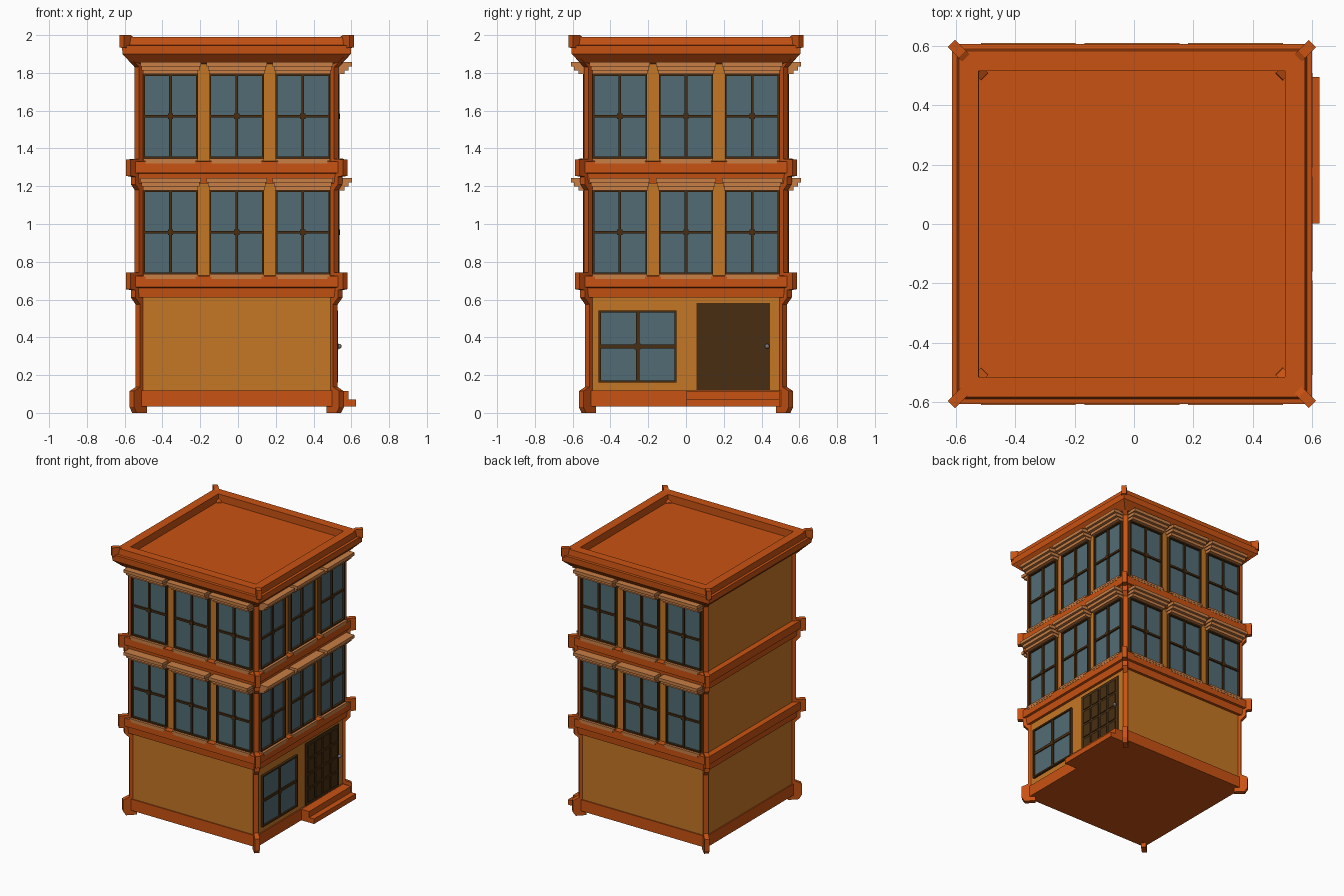
import bpy, bmesh, math
from mathutils import Matrix

if "Cube" in bpy.data.objects:
    bpy.data.objects.remove(bpy.data.objects["Cube"])

CX = -0.007                                    # building axis (steps stick out on +x)
R2 = math.sqrt(2)


def mat(name, rgb):
    m = bpy.data.materials.new(name)
    m.diffuse_color = (*rgb, 1)
    m.use_nodes = True
    m.node_tree.nodes["Principled BSDF"].inputs["Base Color"].default_value = m.diffuse_color
    return m


ORANGE = mat("orange trim", (0.58, 0.085, 0.006))
WALL = mat("ochre wall", (0.56, 0.18, 0.018))
TAN = mat("tan stone", (0.58, 0.21, 0.06))
BROWN = mat("dark brown wood", (0.065, 0.027, 0.006))
GLASS = mat("blue grey glass", (0.085, 0.15, 0.175))
METAL = mat("grey metal", (0.2, 0.2, 0.22))


def finish(bm, name, material, rot=0.0):
    bmesh.ops.recalc_face_normals(bm, faces=bm.faces)
    bm.transform(Matrix.Translation((CX, 0, 0)) @ Matrix.Rotation(rot, 4, 'Z'))
    me = bpy.data.meshes.new(name)
    bm.to_mesh(me)
    bm.free()
    me.materials.append(material)
    ob = bpy.data.objects.new(name, me)
    bpy.context.collection.objects.link(ob)
    return ob


def boxes(name, material, items, rot=0.0):
    """items: (u0, u1, out0, out1, z0, z1) in facade coordinates."""
    bm = bmesh.new()
    for u0, u1, o0, o1, z0, z1 in items:
        m = Matrix.Translation(((u0 + u1) / 2, -(o0 + o1) / 2, (z0 + z1) / 2)) @ \
            Matrix.Diagonal((u1 - u0, o1 - o0, z1 - z0, 1))
        bmesh.ops.create_cube(bm, size=1, matrix=m)
    return finish(bm, name, material, rot)


def ring(name, material, profile):
    """Sweep a closed (half width, z) profile round the square plan."""
    bm = bmesh.new()
    loops = [[bm.verts.new((sx * r, sy * r, z)) for r, z in profile]
             for sx, sy in ((1, 1), (-1, 1), (-1, -1), (1, -1))]
    n = len(profile)
    for i in range(4):
        a, b = loops[i], loops[(i + 1) % 4]
        for j in range(n):
            k = (j + 1) % n
            bm.faces.new((a[j], a[k], b[k], b[j]))
    return finish(bm, name, material)


def frame(u0, u1, z0, z1, o0, o1, t):
    return [(u0, u0 + t, o0, o1, z0, z1), (u1 - t, u1, o0, o1, z0, z1),
            (u0 + t, u1 - t, o0, o1, z0, z0 + t), (u0 + t, u1 - t, o0, o1, z1 - t, z1)]


# walls, plinth and roof deck
boxes("walls", WALL, [(-0.52, 0.52, -0.52, 0.52, 0.05, 1.92)])
boxes("plinth", ORANGE, [(-0.528, 0.528, -0.528, 0.528, 0.034, 0.118)])
boxes("roof_deck", ORANGE, [(-0.53, 0.53, -0.53, 0.53, 1.90, 1.935)])

# parapet cornice and floor bands
ring("roof_cornice", ORANGE, [(0.517, 1.99), (0.584, 1.99), (0.590, 1.947), (0.607, 1.945),
                              (0.605, 1.90), (0.56, 1.855), (0.515, 1.845)])
for name, z in (("lower_band", 0.61), ("upper_band", 1.215)):
    ring(name, ORANGE, [(0.51, z), (0.54, z), (0.545, z + 0.052), (0.56, z + 0.056),
                        (0.56, z + 0.115), (0.51, z + 0.118)])

# diagonal corner posts: one silhouette, extruded and turned to the four corners
POST = [(0.553, 0), (0.567, 0.03), (0.567, 0.115), (0.535, 0.137), (0.535, 0.575),
        (0.56, 0.61), (0.56, 0.65), (0.587, 0.655), (0.587, 0.742), (0.54, 0.744),
        (0.54, 1.18), (0.56, 1.21), (0.56, 1.25), (0.587, 1.255), (0.587, 1.342),
        (0.54, 1.344), (0.54, 1.83), (0.595, 1.89), (0.595, 1.93), (0.621, 1.935),
        (0.621, 2.0), (0.585, 2.0), (0.51, 1.94), (0.50, 1.9), (0.50, 0)]
W = 0.034
for i, name in enumerate(("front_right", "back_right", "back_left", "front_left")):
    bm = bmesh.new()
    sides = [[bm.verts.new((m * R2 - W / 2, s * W / 2, z)) for m, z in POST] for s in (-1, 1)]
    bm.faces.new(sides[0])
    bm.faces.new(sides[1][::-1])
    for j in range(len(POST)):
        k = (j + 1) % len(POST)
        bm.faces.new((sides[0][j], sides[1][j], sides[1][k], sides[0][k]))
    finish(bm, "corner_post_" + name, ORANGE, math.radians(-45 + 90 * i))

# upper windows on the front, right and back
for fi, side in enumerate(("front", "right", "back")):
    rot = math.radians(90 * fi)
    frames, glass, stone = [], [], []
    for z0, z1 in ((0.735, 1.178), (1.348, 1.793)):
        zm = z0 + 0.222
        for u in (-0.35, 0, 0.35):
            a, b = u - 0.144, u + 0.144
            frames += frame(a, b, z0, z1, 0.51, 0.545, 0.009)
            frames += [(u - 0.007, u + 0.007, 0.51, 0.542, z0, z1),
                       (a, b, 0.51, 0.541, zm - 0.007, zm + 0.007),
                       (u - 0.014, u + 0.014, 0.51, 0.546, zm - 0.014, zm + 0.014)]
            glass.append((a + 0.004, b - 0.004, 0.51, 0.529, z0 + 0.004, z1 - 0.004))
            # stepped lintel and sill
            stone += [(u - 0.16, u + 0.16, 0.51, 0.61, z1 + 0.042, z1 + 0.065),
                      (u - 0.153, u + 0.153, 0.51, 0.592, z1 + 0.02, z1 + 0.042),
                      (u - 0.146, u + 0.146, 0.51, 0.57, z1, z1 + 0.02),
                      (u - 0.144, u + 0.144, 0.51, 0.563, z0 - 0.014, z0),
                      (u - 0.132, u + 0.132, 0.51, 0.5615, z0 - 0.027, z0 - 0.014)]
    boxes(side + "_window_frames", BROWN, frames, rot)
    boxes(side + "_window_glass", GLASS, glass, rot)
    boxes(side + "_lintels_and_sills", TAN, stone, rot)

# shop window on the right side
RIGHT = math.radians(90)
boxes("shop_window_frame", BROWN,
      frame(-0.462, -0.05, 0.16, 0.543, 0.51, 0.537, 0.012) +
      [(-0.266, -0.246, 0.51, 0.535, 0.16, 0.543), (-0.46, -0.052, 0.51, 0.534, 0.342, 0.362),
       (-0.272, -0.24, 0.51, 0.538, 0.336, 0.368)], RIGHT)
boxes("shop_window_glass", GLASS, [(-0.458, -0.054, 0.51, 0.526, 0.164, 0.539)], RIGHT)

# panelled door
panels = []
for c in range(4):
    for r in range(4):
        u, z = 0.078 + c * 0.09, 0.14 + r * 0.109
        panels.append((u, u + 0.072, 0.51, 0.532, z, z + 0.092))
boxes("door", BROWN, [(0.055, 0.446, 0.51, 0.526, 0.118, 0.582)], RIGHT)
boxes("door_panels", BROWN, panels, RIGHT)
bm = bmesh.new()
bmesh.ops.create_uvsphere(bm, u_segments=10, v_segments=6, radius=0.013,
                          matrix=Matrix.Translation((0.43, -0.543, 0.352)))
finish(bm, "door_knob", METAL, RIGHT)

# entrance steps
boxes("entrance_steps", ORANGE, [(0.002, 0.496, 0.51, 0.633, 0.034, 0.072),
                                 (0.002, 0.496, 0.51, 0.592, 0.072, 0.116)], RIGHT)
